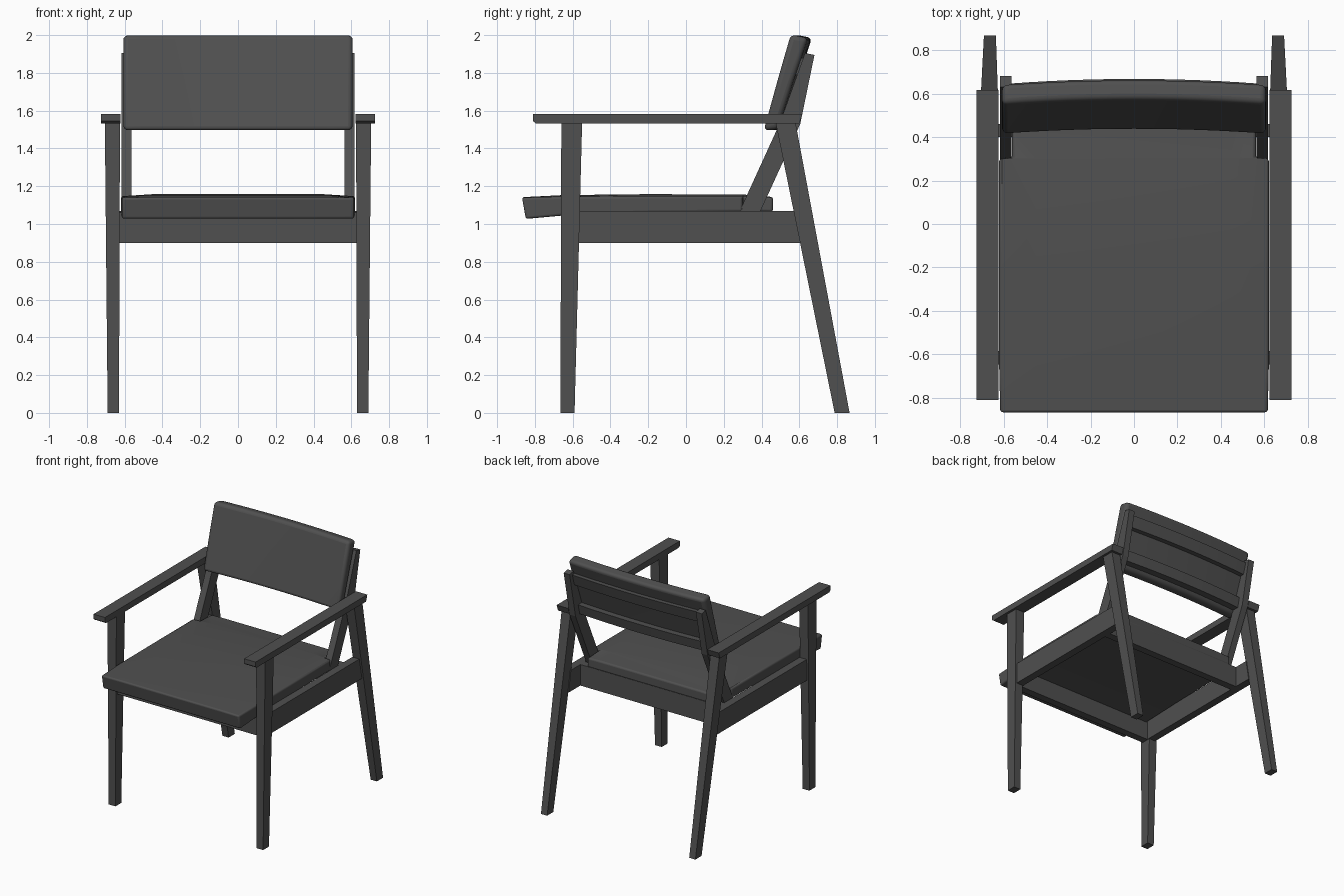
import bpy, bmesh

if "Cube" in bpy.data.objects:
    bpy.data.objects.remove(bpy.data.objects["Cube"])

dark = bpy.data.materials.new("dark_grey")
dark.diffuse_color = (0.08, 0.08, 0.08, 1)
dark.use_nodes = True
dark.node_tree.nodes["Principled BSDF"].inputs["Base Color"].default_value = dark.diffuse_color


def loft(name, rings, mirror=False, bevel=0.0, segments=4):
    """Skin a row of matching point rings, close both ends."""
    bm = bmesh.new()
    loops = [[bm.verts.new(p) for p in ring] for ring in rings]
    n = len(loops[0])
    for a, b in zip(loops, loops[1:]):
        for i in range(n):
            j = (i + 1) % n
            bm.faces.new((a[i], a[j], b[j], b[i]))
    bm.faces.new(loops[0])
    bm.faces.new(loops[-1])
    bmesh.ops.recalc_face_normals(bm, faces=bm.faces)
    me = bpy.data.meshes.new(name)
    bm.to_mesh(me)
    bm.free()
    me.materials.append(dark)
    ob = bpy.data.objects.new(name, me)
    bpy.context.collection.objects.link(ob)
    if bevel:
        m = ob.modifiers.new("soft_edges", 'BEVEL')
        m.width, m.segments = bevel, segments
        m.limit_method, m.angle_limit = 'ANGLE', 0.6
        bpy.context.view_layer.objects.active = ob
        ob.select_set(True)
        bpy.ops.object.shade_smooth_by_angle(angle=0.7)
        ob.select_set(False)
    if mirror:
        ob.modifiers.new("other_side", 'MIRROR')
    return ob


def rect(z, x0, x1, y0, y1):
    return [(x0, y0, z), (x1, y0, z), (x1, y1, z), (x0, y1, z)]


def profile(name, pts, x0, x1, **kw):
    """Extrude a side (y, z) profile from x0 to x1."""
    return loft(name, [[(x, y, z) for y, z in pts] for x in (x0, x1)], **kw)


def box(name, x0, x1, y0, y1, z0, z1, **kw):
    return loft(name, [rect(z0, x0, x1, y0, y1), rect(z1, x0, x1, y0, y1)], **kw)


# Tapered legs
loft("front_leg", [rect(0, 0.63, 0.69, -0.665, -0.59),
                   rect(1.535, 0.625, 0.705, -0.66, -0.55)], mirror=True)
loft("rear_leg", [rect(0, 0.635, 0.69, 0.787, 0.866),
                  rect(1.535, 0.625, 0.705, 0.475, 0.58)], mirror=True)

# Armrests with undercut ends
profile("armrest", [(-0.81, 1.583), (-0.81, 1.545), (-0.795, 1.533),
                    (0.60, 1.533), (0.617, 1.583)],
        0.622, 0.724, mirror=True)

# Seat frame
profile("side_rail", [(-0.58, 0.9), (0.61, 0.9), (0.58, 1.07), (-0.58, 1.07)],
        0.622, 0.685, mirror=True)
box("front_rail", -0.63, 0.63, -0.645, -0.585, 0.9, 1.06)
box("back_rail", -0.63, 0.63, 0.40, 0.46, 0.9, 1.07)

# Bent back posts
profile("back_post", [(0.255, 1.01), (0.365, 1.01), (0.395, 1.07), (0.605, 1.53),
                      (0.68, 1.895), (0.63, 1.905), (0.495, 1.53), (0.285, 1.07)],
        0.564, 0.617, mirror=True)


# Crowned seat cushion, notched around the posts
def seat_ring(y, hw, z0, z1, crown, tuck=0.0):
    return [(-hw, y + tuck, z0), (hw, y + tuck, z0), (hw, y, z1),
            (0.45, y, z1 + crown), (-0.45, y, z1 + crown), (-hw, y, z1)]


loft("seat_cushion", [seat_ring(-0.868, 0.615, 1.027, 1.14, 0.002, 0.02),
                      seat_ring(-0.65, 0.62, 1.045, 1.145, 0.008),
                      seat_ring(-0.2, 0.62, 1.06, 1.147, 0.011),
                      seat_ring(0.30, 0.62, 1.065, 1.147, 0.009),
                      seat_ring(0.305, 0.56, 1.065, 1.147, 0.009),
                      seat_ring(0.46, 0.56, 1.065, 1.14, 0.003)],
     bevel=0.025)


# Parts of the back follow one shallow curve across the width
def curved(name, pts, hw, bow, **kw):
    rings = []
    for i in range(13):
        t = i / 6 - 1
        d = bow * (1 - t * t)
        rings.append([(t * hw, y + d, z) for y, z in pts])
    return loft(name, rings, **kw)


curved("back_cushion", [(0.41, 1.495), (0.485, 1.5), (0.565, 1.75), (0.645, 1.985),
                        (0.553, 2.003), (0.486, 1.77)], 0.607, 0.022, bevel=0.025)
curved("upper_slat", [(0.555, 1.79), (0.618, 1.79), (0.645, 1.88), (0.59, 1.88)],
       0.58, 0.022)
curved("lower_slat", [(0.495, 1.53), (0.55, 1.53), (0.57, 1.61), (0.51, 1.61)],
       0.58, 0.022)
